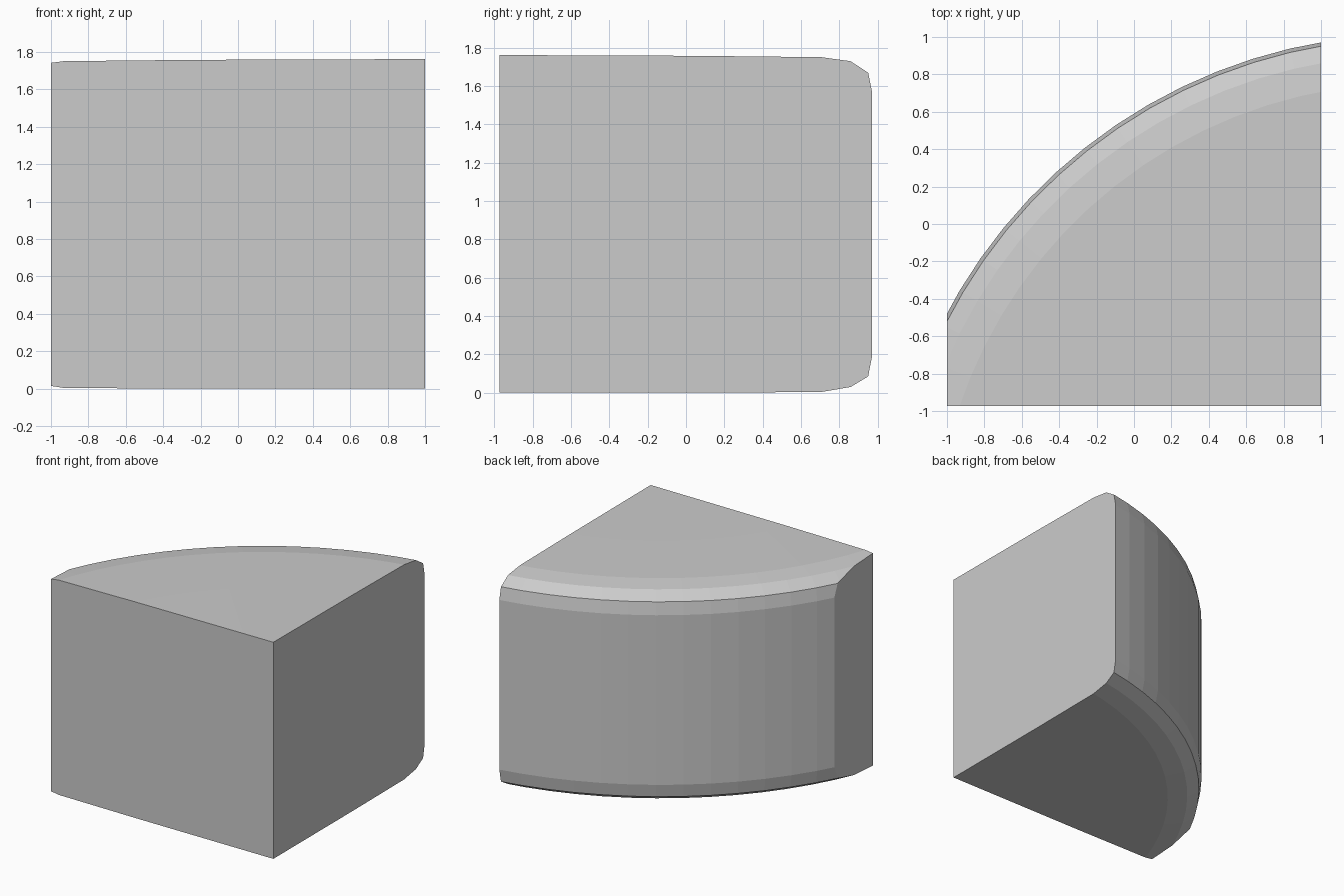
import bpy, bmesh
from math import radians, cos, sin
from mathutils import Vector

if "Cube" in bpy.data.objects:
    bpy.data.objects.remove(bpy.data.objects["Cube"])

CX, CY, R = 1.479, -1.795, 2.808      # axis and radius of the curved back
START, END, STEPS = 95, 170, 18

# Radial profile: soft rounded rim, almost flat top and bottom
profile = [(0, 0), (R - 0.9, 0), (R - 0.26, 0.004), (R - 0.11, 0.03),
           (R - 0.02, 0.085), (R, 0.19), (R, 1.57), (R - 0.02, 1.67),
           (R - 0.11, 1.73), (R - 0.26, 1.751), (R - 0.9, 1.758), (0, 1.766)]

# Sweep the profile around the axis
bm = bmesh.new()
rings = []
for i in range(STEPS + 1):
    a = radians(START + (END - START) * i / STEPS)
    rings.append([bm.verts.new((CX + r * cos(a), CY + r * sin(a), z)) for r, z in profile])
for a, b in zip(rings, rings[1:]):
    for j in range(len(profile) - 1):
        bm.faces.new((a[j], a[j + 1], b[j + 1], b[j]))
bmesh.ops.remove_doubles(bm, verts=bm.verts, dist=1e-5)

# Trim to the flat left, right and front sides, capping each cut
for co, no in (((-1, 0, 0), (-1, 0, 0)), ((1, 0, 0), (1, 0, 0)), ((0, -0.974, 0), (0, -1, 0))):
    bmesh.ops.bisect_plane(bm, geom=bm.verts[:] + bm.edges[:] + bm.faces[:],
                           plane_co=Vector(co), plane_no=Vector(no), clear_outer=True)
# Close the remaining open sides: each side's rim is filled on its own plane
for axis, val in ((0, -1), (0, 1), (1, -0.974)):
    rim = [v for v in bm.verts if abs(v.co[axis] - val) < 1e-4]
    # Vertical corner edges are shared by two neighbouring sides
    for c in (-1, 1):
        corner = sorted((v for v in rim if abs(v.co.x - c) < 1e-4
                         and abs(v.co.y + 0.974) < 1e-4), key=lambda v: v.co.z)
        for p, q in zip(corner, corner[1:]):
            if not bm.edges.get((p, q)):
                bm.edges.new((p, q))
    # Order the rim around its centre (every side is convex) and cap it
    u = 1 - axis
    mid = sum((v.co for v in rim), Vector()) / len(rim)
    ref = Vector((1, 0)) 
    rim.sort(key=lambda v: ref.angle_signed(Vector((v.co[u] - mid[u], v.co.z - mid.z))))
    bm.faces.new(rim)
bmesh.ops.recalc_face_normals(bm, faces=bm.faces)

mesh = bpy.data.meshes.new("rounded_wedge_block")
bm.to_mesh(mesh)
bm.free()
block = bpy.data.objects.new("rounded_wedge_block", mesh)
bpy.context.collection.objects.link(block)
